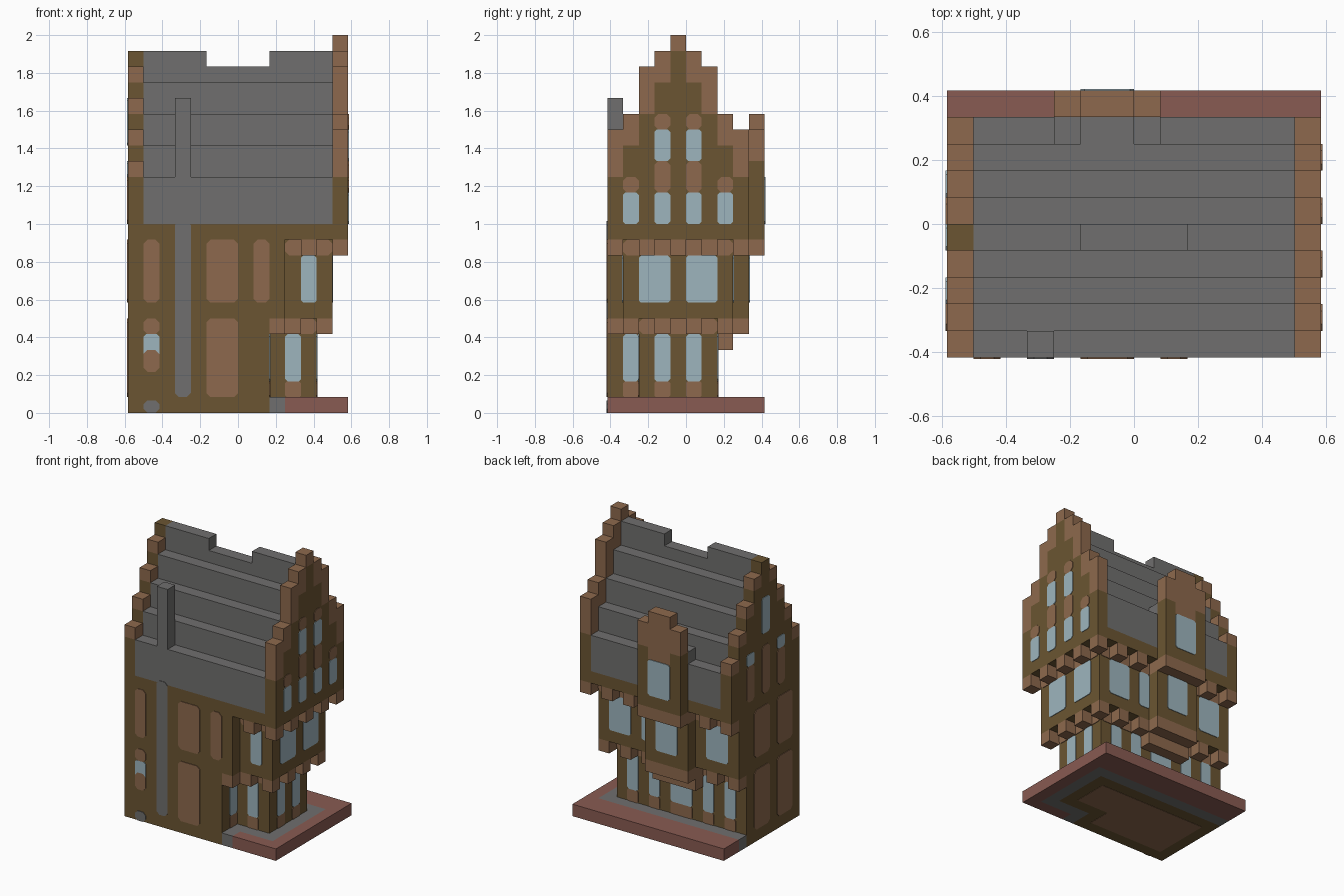
import bpy, bmesh

cube = bpy.data.objects.get("Cube")
if cube:
    bpy.data.objects.remove(cube, do_unlink=True)

U = 1 / 12          # size of one building block
THIN = 0.05         # panel thickness in blocks


def material(name, *srgb):
    m = bpy.data.materials.new(name)
    m.use_nodes = True
    col = [((c / 255 + 0.055) / 1.055) ** 2.4 for c in srgb] + [1]
    m.diffuse_color = col
    m.node_tree.nodes["Principled BSDF"].inputs["Base Color"].default_value = col
    return m


OLIVE = material("olive brick", 107, 85, 50)
BROWN = material("brown stone", 141, 105, 77)
GREY = material("grey slate", 112, 111, 110)
BLUE = material("pale blue glass", 158, 181, 190)
RED = material("red paving", 137, 91, 82)


def finish(name, mat, bm):
    bmesh.ops.recalc_face_normals(bm, faces=bm.faces)
    me = bpy.data.meshes.new(name)
    bm.to_mesh(me)
    bm.free()
    me.materials.append(mat)
    ob = bpy.data.objects.new(name, me)
    bpy.context.collection.objects.link(ob)


def boxes(name, mat, *spans):
    """Each span is x0, x1, y0, y1, z0, z1 in blocks."""
    bm = bmesh.new()
    for x0, x1, y0, y1, z0, z1 in spans:
        for v in bmesh.ops.create_cube(bm, size=1)["verts"]:
            v.co = (U * (x1 if v.co.x > 0 else x0),
                    U * (y1 if v.co.y > 0 else y0),
                    U * (z1 if v.co.z > 0 else z0))
    finish(name, mat, bm)


def panels(name, mat, axis, at, side, *rects, cut=0.25):
    """Thin plates with clipped corners on a wall; rect is a0, a1, z0, z1."""
    bm = bmesh.new()
    for a0, a1, z0, z1 in rects:
        c = cut
        outline = [(a0 + c, z0), (a1 - c, z0), (a1, z0 + c), (a1, z1 - c),
                   (a1 - c, z1), (a0 + c, z1), (a0, z1 - c), (a0, z0 + c)]
        rings = []
        for d in (at, at + side * THIN):
            pts = [(d, a, z) if axis == "x" else (a, d, z) for a, z in outline]
            rings.append([bm.verts.new([U * k for k in p]) for p in pts])
        bm.faces.new(rings[0])
        bm.faces.new(rings[1])
        for i in range(8):
            j = (i + 1) % 8
            bm.faces.new((rings[0][i], rings[0][j], rings[1][j], rings[1][i]))
    finish(name, mat, bm)


def windows(name, axis, at, side, z0, z1, *cols):
    panels(name, BLUE, axis, at, side, *[(a, b, z0, z1) for a, b in cols], cut=0.15)


# Base: paving, kerb and floor
boxes("paving", RED, (3, 7, -5, -4, 0, 1), (6, 7, -4, 3, 0, 1), (-7, 7, 3, 5, 0, 1))
boxes("kerb", GREY, (2, 3, -5, -4, 0, 1), (2, 6, -4, -3, 0, 1),
      (5, 6, -3, 3, 0, 1), (-7, 5, 2, 3, 0, 1))
boxes("floor", BROWN, (-6, 1, -4, 1, -0.02, 0.1), (1, 4, -2, 1, -0.02, 0.1))

# Three storeys, each stepping further out
boxes("ground_storey", OLIVE, (-7, 2, -5, 2, 0, 6), (2, 5, -3, 2, 0, 6))
boxes("middle_storey", OLIVE, (-7, 3, -5, 3, 6, 11), (3, 6, -4, 3, 6, 11))
boxes("upper_storey", OLIVE, (-7, 7, -5, 4, 11, 12))

# Corbels under each overhang
boxes("lower_corbels", BROWN, (2, 3, -5, -4, 5, 6),
      *[(x, x + 1, -4, -3, 5, 6) for x in (3, 5)],
      *[(5, 6, y, y + 1, 5, 6) for y in (-2, 0, 2)],
      *[(x, x + 1, 2, 3, 5, 6) for x in (3, 1, -5, -7)])
boxes("upper_corbels", BROWN,
      *[(x, x + 1, -5, -4, 10, 11) for x in (4, 6)],
      *[(6, 7, y, y + 1, 10, 11) for y in (-3, -1, 1, 3)],
      *[(x, x + 1, 3, 4, 10, 11) for x in (4, 2, -5, -7)])
for nm, x, y0, y1, z in (("lower", 5, -3, 2, 5), ("upper", 6, -4, 3, 10)):
    panels(nm + "_side_band", BROWN, "x", x, 1, (y0, y1, z, z + 1))
    panels(nm + "_front_band", BROWN, "y", y0, -1, (x - 3, x, z, z + 1))
    panels(nm + "_back_band", BROWN, "y", y1, 1, (-7, x, z, z + 1))

# Stepped roof with a notched ridge
boxes("roof", GREY, *[(-6, 6, -5 + i, 4 - i, 12 + 2 * i, 15 + 2 * i) for i in range(4)],
      (-6, 6, -1, 0, 20, 22), (-6, -2, -1, 0, 22, 23), (2, 6, -1, 0, 22, 23))
boxes("chimney", GREY, (-4, -3, -5, -4, 15, 20))
panels("chimney_flue", GREY, "y", -5, -1, (-4, -3, 1, 12.2))

# Crow-stepped gables at both ends
right_tops = ((15, 18), (17, 19), (19, 22), (21, 23), (23, 24))
left_tops = ((15, 16), (17, 18), (19, 20), (21, 22), (23, 23))
for name, x, tops in (("right", 6, right_tops), ("left", -7, left_tops)):
    wall, cap = [], []
    for i, (z, top) in enumerate(tops):
        for y in {-5 + i, 3 - i}:
            wall.append((x, x + 1, y, y + 1, 12, z))
            if top > z:
                cap.append((x, x + 1, y, y + 1, z, top))
    boxes(name + "_gable_wall", OLIVE, *wall)
    boxes(name + "_gable_steps", BROWN, *cap)

# Rear oriel rising into a dormer
boxes("oriel_base", BROWN, (-3, 1, 2, 3, 4, 5), (-3, 1, 2, 4, 5, 6), (-3, 1, 3, 5, 10, 11))
boxes("oriel_wall", OLIVE, (-3, 1, 3, 4, 6, 10), (-3, 1, 4, 5, 11, 15),
      (-3, -2, 4, 5, 15, 16), (0, 1, 4, 5, 15, 16))
boxes("dormer_gable", BROWN, (-2, 0, 4, 5, 15, 19), (-3, -2, 4, 5, 16, 18), (0, 1, 4, 5, 16, 18))
boxes("dormer_roof", GREY, (-3, 1, 3, 4, 15, 16), (-2, 0, 3, 4, 16, 17))
windows("dormer_window", "y", 5, 1, 12, 15, (-2, 0))
windows("oriel_window", "y", 4, 1, 7, 10, (-2, 0))

# Front facade
panels("front_niches", BROWN, "y", -5, -1, (-6, -5, 7, 11), (-2, 0, 7, 11), (1, 2, 7, 11),
       (-2, 0, 1, 6), (-6, -5, 5, 6), (-6, -5, 2.6, 4))
panels("front_vent", GREY, "y", -5, -1, (-6, -5, 0, 0.8))
windows("front_small_window", "y", -5, -1, 3.5, 5, (-6, -5))

# Shop and middle windows with their sills
for nm, axis, at, side, cols in (
        ("shop_front", "y", -3, -1, [(3, 4)]),
        ("shop_inner", "x", 2, 1, [(-4, -3)]),
        ("shop_side", "x", 5, 1, [(-2, -1), (0, 1)]),
        ("shop_back", "y", 2, 1, [(3, 4), (1, 2), (-2, 0), (-4, -3), (-6, -5)])):
    windows(nm + "_windows", axis, at, side, 2, 5, *cols)
    panels(nm + "_sills", BROWN, axis, at, side, *[(a, b, 1, 2) for a, b in cols], cut=0.1)
windows("middle_front_window", "y", -4, -1, 7, 10, (4, 5))
windows("middle_side_windows", "x", 6, 1, 7, 10, (-3, -1), (0, 2))
windows("middle_back_windows", "y", 3, 1, 7, 10, (3, 5), (1, 2), (-6, -4))

# Right gable windows and stone surrounds
pair = [(-2, -1), (0, 1)]
outer = [(-4, -3), (2, 3)]
windows("gable_low_windows", "x", 7, 1, 12, 14, *pair, *outer)
windows("gable_high_windows", "x", 7, 1, 16, 18, *pair)
panels("gable_lintels", BROWN, "x", 7, 1, *[(a, b, 14, 16) for a, b in pair],
       *[(a, b, 18, 19) for a, b in pair], *[(a, b, 14, 15) for a, b in outer])

# Left wall niches and windows
panels("left_niches", BROWN, "x", -7, -1,
       *[(y, y + 2, z, top) for y in (-4, -1) for z, top in ((1, 6), (7, 11))],
       (-3, -2, 12, 15), (1, 2, 12, 15), (-1, 0, 12, 16))
windows("left_low_windows", "x", -7, -1, 15, 16, (-3, -2), (1, 2))
windows("left_high_window", "x", -7, -1, 17, 20, (-1, 0))
